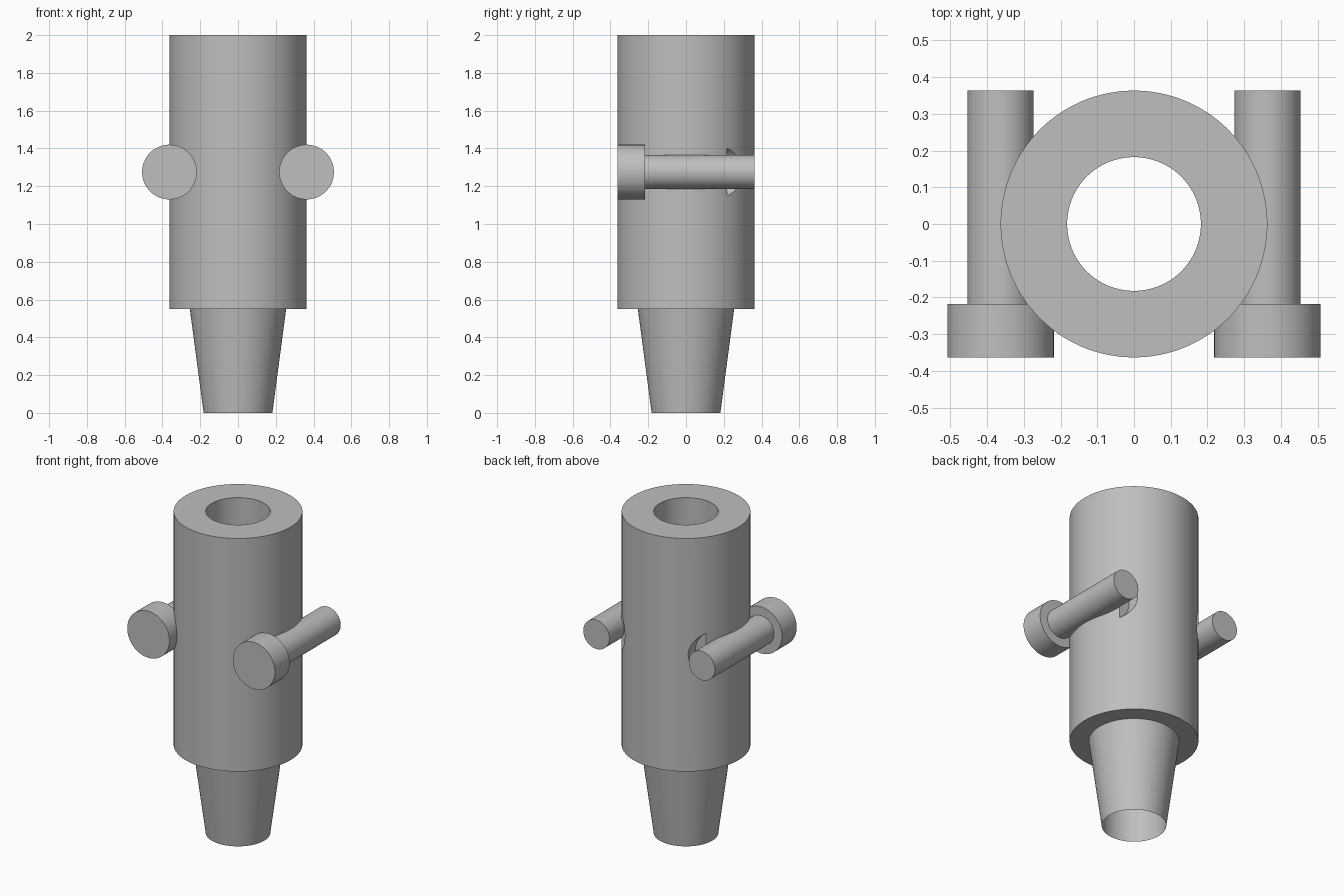
import bpy, bmesh
from math import pi
from mathutils import Matrix

cube = bpy.data.objects.get("Cube")
if cube:
    bpy.data.objects.remove(cube, do_unlink=True)

BODY_R, BORE_R = 0.363, 0.182
HEAD_R, SHAFT_R = 0.145, 0.09
HEAD_LEN = 0.145
BOLT_Z = 1.275

grey = bpy.data.materials.new("plain_grey")
grey.use_nodes = True
colour = (0.52, 0.52, 0.52, 1)
grey.diffuse_color = colour
grey.node_tree.nodes["Principled BSDF"].inputs["Base Color"].default_value = colour


def revolve(name, profile, segments):
    """Spin a closed (radius, height) profile around the z axis."""
    bm = bmesh.new()
    verts = [bm.verts.new((r, 0, z)) for r, z in profile]
    edges = [bm.edges.new((v, verts[i - 1])) for i, v in enumerate(verts)]
    bmesh.ops.spin(bm, geom=verts + edges, angle=2 * pi, steps=segments,
                   axis=(0, 0, 1), cent=(0, 0, 0))
    bmesh.ops.remove_doubles(bm, verts=bm.verts, dist=1e-5)
    bmesh.ops.recalc_face_normals(bm, faces=bm.faces)
    return make_object(name, bm)


def rod(name, sections):
    """Capped cylinders along y, each given as (x, radius, y start, y end)."""
    bm = bmesh.new()
    for x, radius, y0, y1 in sections:
        place = Matrix.Translation((x, (y0 + y1) / 2, BOLT_Z)) @ Matrix.Rotation(pi / 2, 4, 'X')
        bmesh.ops.create_cone(bm, cap_ends=True, segments=64, radius1=radius,
                              radius2=radius, depth=y1 - y0, matrix=place)
    return make_object(name, bm)


def make_object(name, bm):
    mesh = bpy.data.meshes.new(name)
    bm.to_mesh(mesh)
    bm.free()
    mesh.materials.append(grey)
    obj = bpy.data.objects.new(name, mesh)
    bpy.context.collection.objects.link(obj)
    return obj


def activate(obj):
    bpy.ops.object.select_all(action='DESELECT')
    obj.select_set(True)
    bpy.context.view_layer.objects.active = obj


# Hollow body with a tapered nozzle ending in a sharp rim
body = revolve("tube_body", [(BORE_R, 0), (0.255, 0.55), (BODY_R, 0.55),
                             (BODY_R, 2), (BORE_R, 2)], 128)
parts = [body]

for side, label in ((1, "left"), (-1, "right")):
    x = side * BODY_R
    # Round pocket at the back, around the bolt end
    cutter = rod(label + "_pocket_cutter", [(x, HEAD_R, BODY_R - HEAD_LEN, 0.5)])
    cutter.hide_render = True
    activate(body)
    cut = body.modifiers.new("pocket", 'BOOLEAN')
    cut.operation = 'DIFFERENCE'
    cut.solver = 'EXACT'
    cut.object = cutter
    bpy.ops.object.modifier_apply(modifier=cut.name)
    bpy.data.objects.remove(cutter, do_unlink=True)

    # Bolt with a wide round head at the front
    neck = HEAD_LEN - BODY_R
    parts.append(rod(label + "_bolt", [(x, HEAD_R, -BODY_R, neck),
                                       (x, SHAFT_R, neck, BODY_R)]))

for part in parts:
    activate(part)
    bpy.ops.object.shade_smooth_by_angle(angle=pi / 6)
